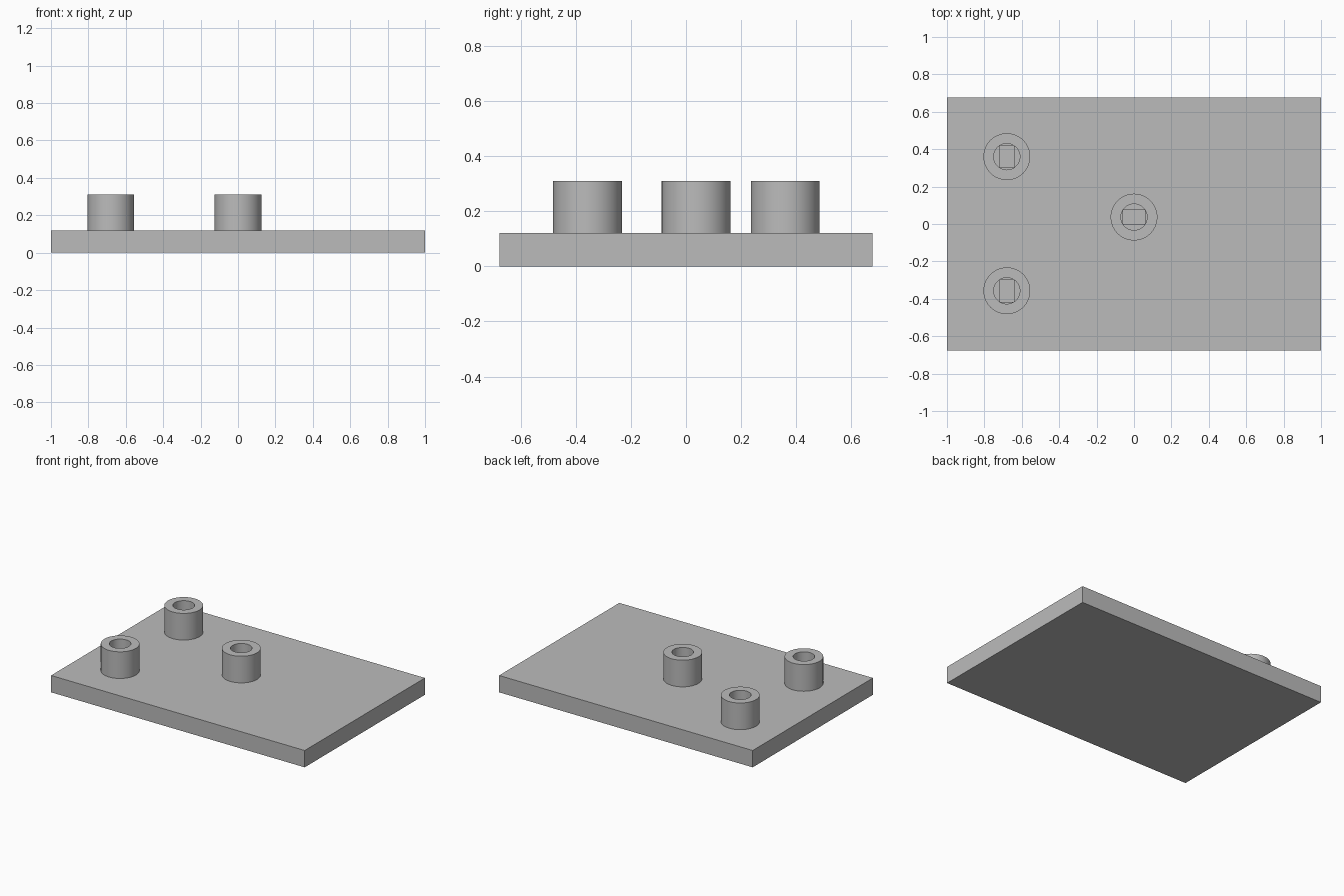
import bpy

cube = bpy.data.objects.get("Cube")
if cube:
    bpy.data.objects.remove(cube)

PLATE_TOP, POST_TOP = 0.12, 0.31
OUTER, BORE = 0.125, 0.07

grey = bpy.data.materials.new("mid_grey")
grey.use_nodes = True
grey.diffuse_color = (0.5, 0.5, 0.5, 1)
grey.node_tree.nodes["Principled BSDF"].inputs["Base Color"].default_value = (0.5, 0.5, 0.5, 1)


def box(name, centre, size):
    bpy.ops.mesh.primitive_cube_add(size=1, location=centre)
    obj = bpy.context.object
    obj.name = name
    obj.scale = size
    bpy.ops.object.transform_apply(location=False, rotation=False, scale=True)
    obj.data.materials.append(grey)
    return obj


def cylinder(name, radius, x, y, z0, z1):
    bpy.ops.mesh.primitive_cylinder_add(vertices=64, radius=radius, depth=z1 - z0,
                                        location=(x, y, (z0 + z1) / 2))
    obj = bpy.context.object
    obj.name = name
    obj.data.materials.append(grey)
    return obj


def cut(target, cutter):
    mod = target.modifiers.new("cut", 'BOOLEAN')
    mod.operation, mod.solver, mod.object = 'DIFFERENCE', 'EXACT', cutter
    bpy.context.view_layer.objects.active = target
    bpy.ops.object.modifier_apply(modifier=mod.name)
    bpy.data.objects.remove(cutter)


# Flat base plate
plate = box("base_plate", (0, 0, PLATE_TOP / 2), (2, 1.354, PLATE_TOP))

# Hollow posts, each with a shallow rectangular slot in the floor of its bore
posts = [("back_right_post", -0.68, 0.36, (0.075, 0.118)),
         ("front_right_post", -0.68, -0.357, (0.075, 0.118)),
         ("centre_post", 0, 0.037, (0.118, 0.075))]
for name, x, y, slot in posts:
    post = cylinder(name, OUTER, x, y, PLATE_TOP, POST_TOP)
    cut(post, cylinder("bore_cutter", BORE, x, y, PLATE_TOP - 0.1, POST_TOP + 0.1))
    cut(plate, box("slot_cutter", (x, y, PLATE_TOP), (*slot, 0.06)))
    bpy.ops.object.select_all(action='DESELECT')
    post.select_set(True)
    bpy.context.view_layer.objects.active = post
    bpy.ops.object.shade_smooth_by_angle()
